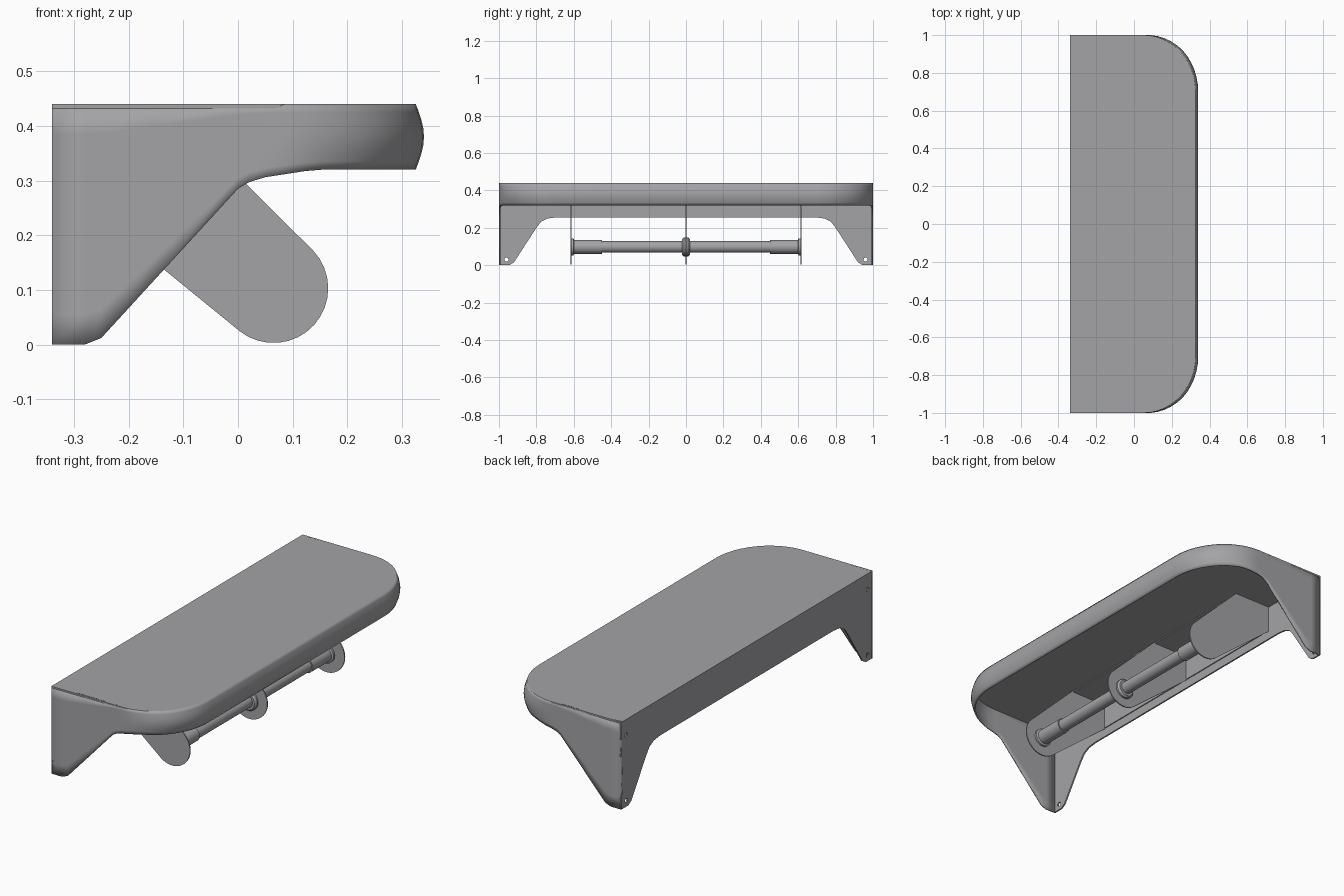
import bpy, bmesh
from math import sin, cos, pi, radians
from mathutils import Vector

cube = bpy.data.objects.get("Cube")
if cube:
    bpy.data.objects.remove(cube)

steel = bpy.data.materials.new("brushed_steel")
steel.use_nodes = True
grey = (0.37, 0.37, 0.385, 1)
steel.diffuse_color = grey
steel.node_tree.nodes["Principled BSDF"].inputs["Base Color"].default_value = grey

TOP, BACK, HALF = 0.44, -0.34, 1.0
SHEET = 0.008


def finish(name, bm, smooth=False):
    mesh = bpy.data.meshes.new(name)
    bm.to_mesh(mesh)
    bm.free()
    obj = bpy.data.objects.new(name, mesh)
    bpy.context.collection.objects.link(obj)
    mesh.materials.append(steel)
    if smooth:
        bpy.ops.object.select_all(action='DESELECT')
        obj.select_set(True)
        bpy.context.view_layer.objects.active = obj
        bpy.ops.object.shade_smooth_by_angle(angle=radians(35))
    return obj


def plate(name, loops, to_3d, thickness):
    """Flat sheet: first loop is the outline, the others are holes."""
    bm = bmesh.new()
    edges = []
    for loop in loops:
        vs = [bm.verts.new(to_3d(a, b)) for a, b in loop]
        edges += [bm.edges.new((vs[i - 1], vs[i])) for i in range(len(vs))]
    bmesh.ops.triangle_fill(bm, edges=edges, use_beauty=True)
    ext = bmesh.ops.extrude_face_region(bm, geom=bm.faces[:], use_keep_orig=True)
    moved = [g for g in ext["geom"] if isinstance(g, bmesh.types.BMVert)]
    bmesh.ops.translate(bm, verts=moved, vec=Vector(thickness))
    bmesh.ops.recalc_face_normals(bm, faces=bm.faces[:])
    return finish(name, bm)


def circle(cx, cy, r, n=10):
    return [(cx + r * cos(2 * pi * i / n), cy + r * sin(2 * pi * i / n)) for i in range(n)]


def mirrored(points):
    return points + [(-a, b) for a, b in reversed(points)]


# Plan outline: straight ends and generously rounded front corners
CX, CY, RX, RY = 0.05, 0.70, 0.275, 0.30
straight = [BACK, -0.28, -0.265, -0.25, -0.15, -0.02, 0.0, 0.02]
half_path = [(x, -HALF) for x in straight]
for i in range(13):
    a = -pi / 2 + i * pi / 24
    half_path.append((CX + RX * cos(a), -CY + RY * sin(a)))
path = half_path + [(x, -y) for x, y in reversed(half_path)]

# Shelf top
plate("shelf_top", [path], lambda a, b: (a, b, TOP - SHEET), (0, 0, SHEET))

# Lower edge of the skirt: foot, diagonal, then the front rim
EDGE = [(BACK, 0), (-0.28, 0), (-0.25, 0.012), (0.0, 0.285), (0.03, 0.303),
        (0.14, 0.32), (0.4, 0.32)]


def lower_edge(x):
    for (x0, z0), (x1, z1) in zip(EDGE, EDGE[1:]):
        if x <= x1:
            return z0 + (z1 - z0) * (x - x0) / (x1 - x0)
    return EDGE[-1][1]


# Side panels and bulging front rim in one bent sheet
bm = bmesh.new()
rows = 8
columns = []
for x, y in path:
    bottom = lower_edge(x)
    out = Vector((max(x - CX, 0) / RX ** 2, 0, 0))
    if abs(y) > CY:
        out.y = (abs(y) - CY) / RY ** 2 * (1 if y > 0 else -1)
    out.normalize()
    bulge = 0.015 * min(max((x - CX) / 0.2, 0), 1)
    column = []
    for k in range(rows + 1):
        t = k / rows
        p = Vector((x, y, bottom + (TOP - bottom) * t)) + out * bulge * sin(pi * t)
        column.append(bm.verts.new(p))
    columns.append(column)
for c0, c1 in zip(columns, columns[1:]):
    for k in range(rows):
        bm.faces.new((c0[k], c1[k], c1[k + 1], c0[k + 1]))
skirt = finish("side_panels_and_rim", bm, smooth=True)
solid = skirt.modifiers.new("sheet_thickness", 'SOLIDIFY')
solid.thickness = SHEET
solid.offset = -1

# Back panel with two feet and screw holes
back_half = [(-HALF, TOP - 0.002), (-HALF, 0), (-0.945, 0), (-0.92, 0.015), (-0.80, 0.20),
             (-0.775, 0.232), (-0.74, 0.25), (-0.69, 0.256)]
holes = [circle(s * 0.96, z, 0.011) for s in (-1, 1) for z in (0.03, 0.36)]
plate("back_panel", [mirrored(back_half)] + holes,
      lambda a, b: (BACK, a, b), (SHEET, 0, 0))

# Mounting angle for the roll holder, under the shelf and against the back
SPAN = 0.615
plate("mounting_back_strip", [[(-SPAN, 0.30), (SPAN, 0.30), (SPAN, 0.43), (-SPAN, 0.43)]],
      lambda a, b: (BACK + SHEET, a, b), (0.005, 0, 0))
plate("mounting_top_strip", [[(-0.332, -SPAN), (-0.13, -SPAN), (-0.13, SPAN), (-0.332, SPAN)]],
      lambda a, b: (a, b, 0.427), (0, 0, 0.005))

# Three round-ended hanger brackets
AX, AZ, AR = 0.065, 0.103, 0.1
arc = [(AX + AR * cos(radians(a)), AZ + AR * sin(radians(a)))
       for a in [44 - i * 172 / 16 for i in range(17)]]
bracket = [(-0.335, 0.30), (-0.335, 0.432), (-0.125, 0.432)] + arc
for label, y in (("right", -SPAN), ("middle", 0), ("left", SPAN)):
    plate(label + "_bracket", [bracket], lambda a, b: (a, y - 0.003, b), (0, 0.006, 0))

# Roll bar with end sleeves and collars, turned about its own axis
profile_half = [(-0.613, 0), (-0.613, 0.046), (-0.602, 0.046), (-0.598, 0.037),
                (-0.45, 0.037), (-0.45, 0.031), (-0.022, 0.031), (-0.022, 0.042),
                (-0.012, 0.05)]
bm = bmesh.new()
centre = Vector((AX, 0, 0.098))
vs = [bm.verts.new(centre + Vector((r, y, 0))) for y, r in mirrored(profile_half)]
edges = [bm.edges.new(pair) for pair in zip(vs, vs[1:])]
bmesh.ops.spin(bm, geom=vs + edges, cent=centre, axis=(0, 1, 0),
               angle=2 * pi, steps=24, use_merge=True)
bmesh.ops.remove_doubles(bm, verts=bm.verts[:], dist=0.0005)
bmesh.ops.recalc_face_normals(bm, faces=bm.faces[:])
finish("roll_bar", bm, smooth=True)
